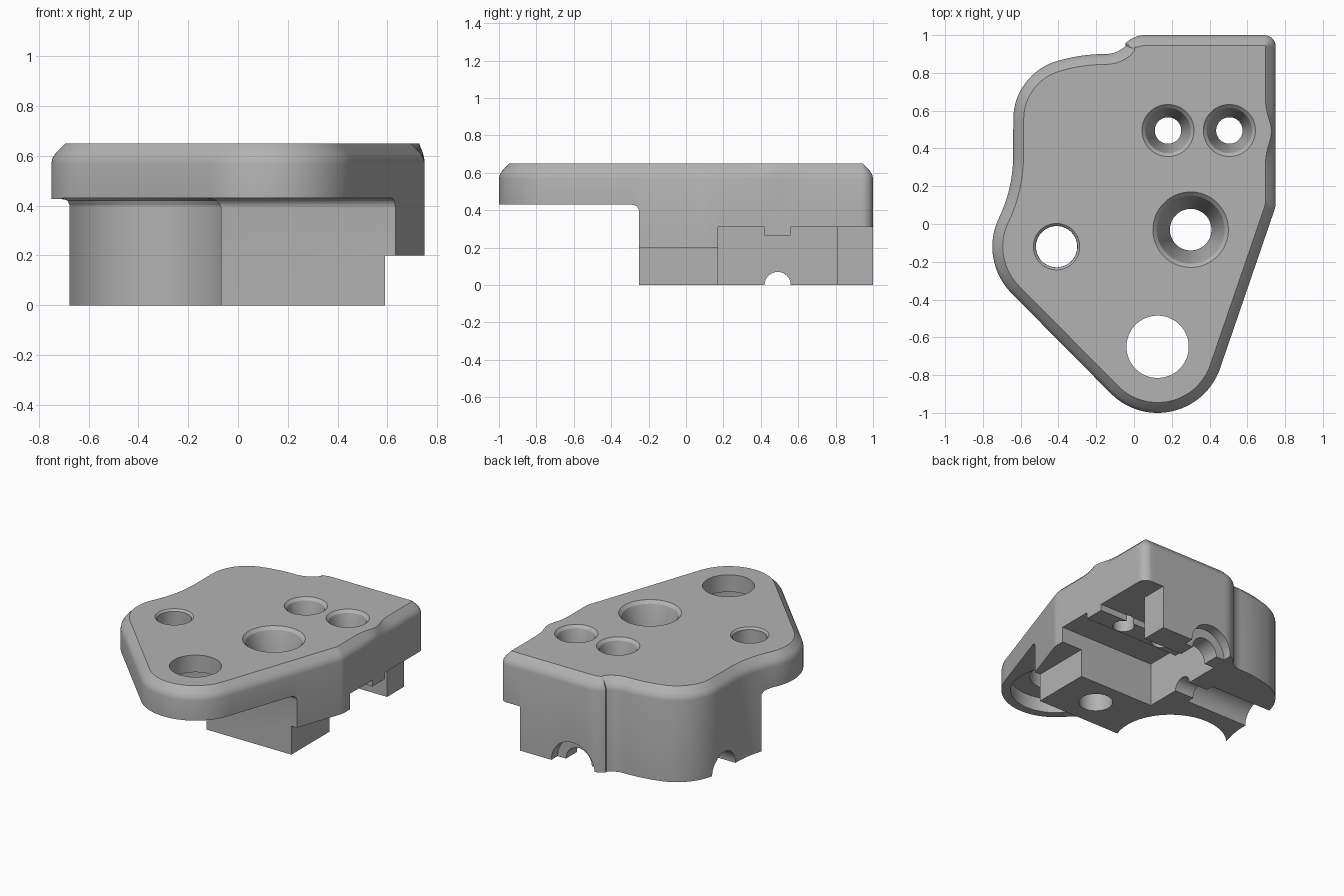
import bpy, bmesh, math
from mathutils import Vector

cube = bpy.data.objects.get("Cube")
if cube:
    bpy.data.objects.remove(cube, do_unlink=True)

TOP, PLATE = 0.65, 0.43   # top of the body, underside of the overhang

grey = bpy.data.materials.new("plain_grey")
grey.use_nodes = True
colour = (0.45, 0.45, 0.45, 1)
grey.diffuse_color = colour
grey.node_tree.nodes["Principled BSDF"].inputs["Base Color"].default_value = colour


def arc(cx, cy, r, a0, a1, n=10):
    angles = [math.radians(a0 + (a1 - a0) * i / n) for i in range(n + 1)]
    return [Vector((cx + r * math.cos(a), cy + r * math.sin(a))) for a in angles]


def finish(name, bm):
    bmesh.ops.recalc_face_normals(bm, faces=bm.faces[:])
    mesh = bpy.data.meshes.new(name)
    bm.to_mesh(mesh)
    bm.free()
    mesh.materials.append(grey)
    obj = bpy.data.objects.new(name, mesh)
    bpy.context.collection.objects.link(obj)
    return obj


def loft(name, rings):
    """Skin a stack of equal closed rings and cap both ends."""
    bm = bmesh.new()
    rows = [[bm.verts.new(p) for p in ring] for ring in rings]
    n = len(rows[0])
    for low, high in zip(rows, rows[1:]):
        for i in range(n):
            j = (i + 1) % n
            bm.faces.new((low[i], low[j], high[j], high[i]))
    bm.faces.new(rows[0][::-1])
    bm.faces.new(rows[-1])
    return finish(name, bm)


def prism_x(name, x0, x1, profile):
    return loft(name, [[(x, y, z) for y, z in profile] for x in (x0, x1)])


def box(name, x0, x1, y0, y1, z0, z1):
    return prism_x(name, x0, x1, [(y0, z0), (y1, z0), (y1, z1), (y0, z1)])


def lathe(name, centre, profile, axis="Z", n=48):
    """Stack circles given as (distance along the axis, radius)."""
    rings = []
    for d, r in profile:
        ring = []
        for i in range(n):
            a = math.tau * (i + 0.5) / n
            u, v = r * math.cos(a), r * math.sin(a)
            cx, cy = centre
            ring.append({"Z": (cx + u, cy + v, d),
                         "X": (d, cx + u, cy + v),
                         "Y": (cx + u, d, cy + v)}[axis])
        rings.append(ring)
    return loft(name, rings)


# Outline of the body, counterclockwise from the rounded front tip
corners = (arc(0.125, -0.65, 0.35, 225, 340, 28)
           + arc(0.65, 0.11, 0.1, -18, 0, 3)
           + arc(0.69, 0.94, 0.06, 0, 90, 8)
           + arc(0.06, 0.85, 0.15, 90, 135, 8)
           + arc(-0.15, 1.05, 0.15, -45, -90, 8)
           + arc(-0.15, 0, 0.9, 92, 106, 6)
           + arc(-0.319, 0.555, 0.32, 107, 180, 14)
           + arc(-1.392, 0.36, 0.752, 0, -25, 12)
           + arc(-0.40, -0.12, 0.35, 155, 225, 16))
outline = []
for a, b in zip(corners, corners[1:] + corners[:1]):
    steps = max(1, math.ceil((b - a).length / 0.03))
    outline += [a.lerp(b, i / steps) for i in range(steps)]


def inset_ring(distance, z):
    ring, n = [], len(outline)
    for i, p in enumerate(outline):
        t = (outline[(i + 1) % n] - outline[i - 1]).normalized()
        d = distance
        if p.x > 0.7:   # the edge break narrows beside the outer screw hole
            d *= 1 - 0.6 * math.exp(-((p.y - 0.49) / 0.09) ** 2)
        ring.append((p.x - t.y * d, p.y + t.x * d, z))
    return ring


body = loft("bracket_body", [inset_ring(d, z) for d, z in
            ((0, 0), (0, 0.57), (0.005, 0.592), (0.018, 0.612), (0.055, TOP))])

# Space under the overhanging front and around the side screw
fillet = [(p.x, p.y) for p in arc(-0.29, PLATE - 0.04, 0.04, 0, 90, 6)]
cutters = [
    prism_x("front_clearance", -1, 1, [(-1.2, -0.1), (-0.25, -0.1)] + fillet + [(-1.2, PLATE)]),
    lathe("side_clearance", (-0.41, -0.12),
          [(-0.1, 0.365), (0.40, 0.365), (0.42, 0.355), (PLATE, 0.335)], n=80),
]

# Underside pocket with a rib across its ceiling, and the stepped side wall
cutters += [
    prism_x("pocket", 0, 1, [(0.17, -0.1), (0.17, 0.31), (0.42, 0.31), (0.42, 0.265),
                             (0.56, 0.265), (0.56, 0.31), (0.81, 0.31), (0.81, -0.1)]),
    box("rear_side_step", 0.59, 1, 0.75, 1.1, -0.1, 0.31),
    box("front_side_step", 0.59, 1, -0.5, 0.2, -0.1, 0.2),
]

# Half-round channels in the bottom
cutters += [
    lathe("side_channel", (0.49, 0), [(-0.9, 0.07), (0.1, 0.07)], "X"),
    lathe("side_channel_mouth", (0.49, 0), [(-0.9, 0.125), (-0.15, 0.125)], "X"),
    lathe("rear_channel", (0.18, 0), [(0.7, 0.10), (0.93, 0.10), (0.931, 0.165), (1.1, 0.165)], "Y"),
]


# Screw holes with chamfered mouths, tapering to a straight bore
def screw_hole(name, x, y, rim, seat, bore, depth):
    slope = rim - seat
    return lathe(name, (x, y), [(-0.1, bore), (TOP - depth, bore), (TOP - slope, seat),
                                (TOP, rim), (TOP + 0.1, rim)])


cutters += [
    screw_hole("large_screw_hole", 0.30, -0.03, 0.20, 0.18, 0.11, 0.25),
    screw_hole("inner_screw_hole", 0.18, 0.495, 0.138, 0.12, 0.07, 0.22),
    screw_hole("outer_screw_hole", 0.505, 0.495, 0.138, 0.12, 0.07, 0.22),
    screw_hole("side_screw_hole", -0.41, -0.12, 0.123, 0.11, 0.109, 0.3),
    lathe("tip_hole", (0.125, -0.65), [(0.2, 0.165), (0.9, 0.165)], n=64),
    lathe("tip_recess", (0.125, -0.65), [(0.2, 0.29), (0.53, 0.29)], n=64),
]

# Carve everything out of the body
for cutter in cutters:
    cutter.hide_render = True
    mod = body.modifiers.new(cutter.name, "BOOLEAN")
    mod.operation = "DIFFERENCE"
    mod.solver = "EXACT"
    mod.object = cutter
bpy.context.view_layer.update()
carved = bpy.data.meshes.new_from_object(body.evaluated_get(bpy.context.evaluated_depsgraph_get()))
body.modifiers.clear()
body.data = carved
for cutter in cutters:
    bpy.data.objects.remove(cutter, do_unlink=True)

# Smooth the curved walls, keep the machined edges crisp
bpy.ops.object.select_all(action="DESELECT")
body.select_set(True)
bpy.context.view_layer.objects.active = body
bpy.ops.object.shade_smooth_by_angle(angle=math.radians(25))
